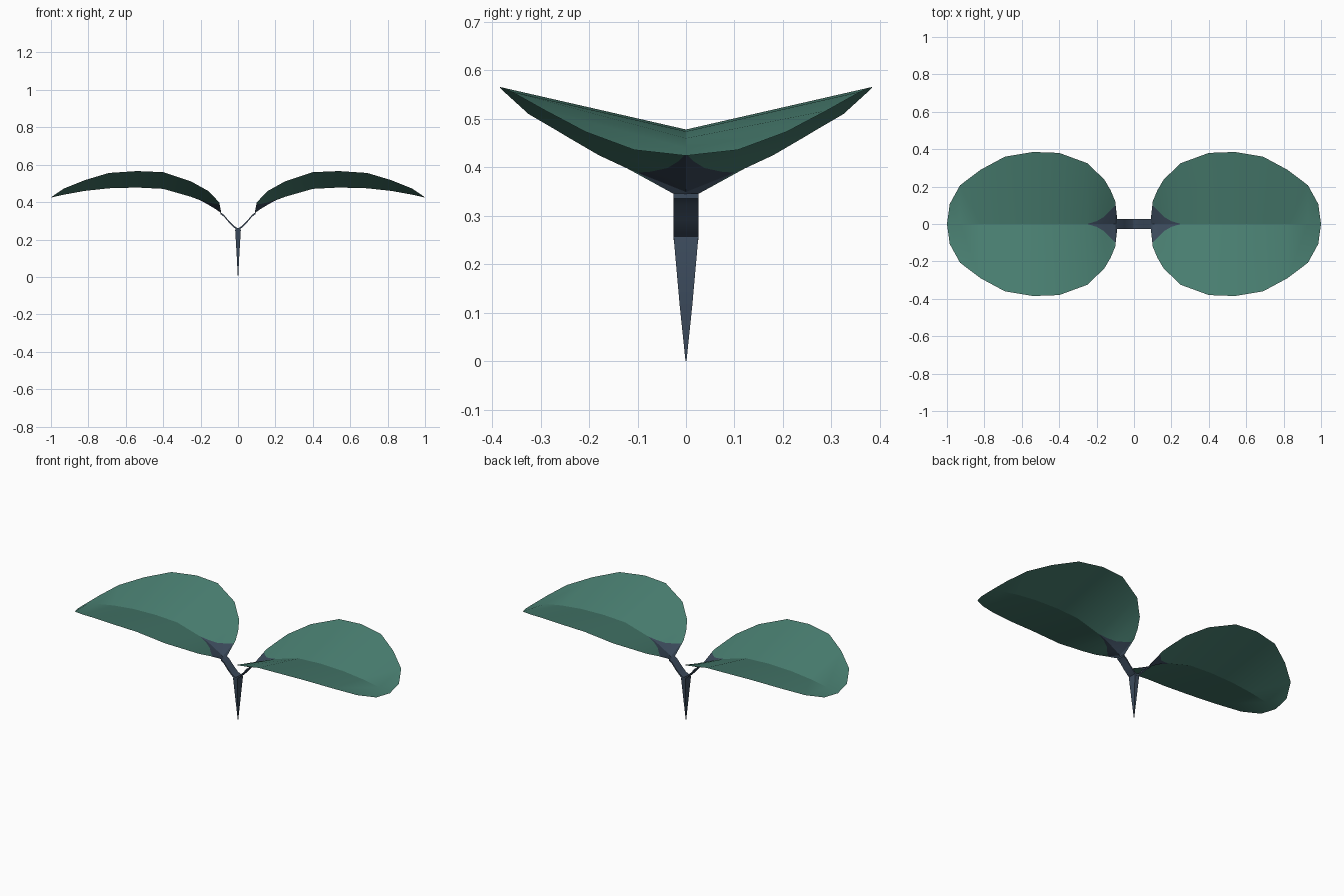
import bpy, bmesh, math
from mathutils import Vector

cube = bpy.data.objects.get("Cube")
if cube:
    bpy.data.objects.remove(cube, do_unlink=True)


def material(name, rgb):
    m = bpy.data.materials.new(name)
    m.use_nodes = True
    m.diffuse_color = (*rgb, 1)
    bsdf = m.node_tree.nodes["Principled BSDF"]
    bsdf.inputs["Base Color"].default_value = (*rgb, 1)
    bsdf.inputs["Roughness"].default_value = 0.9
    return m


LEAF = material("leaf green", (0.068, 0.215, 0.168))
STEM = material("stem slate blue", (0.045, 0.07, 0.108))


def finish(bm, name, mats, angle):
    mesh = bpy.data.meshes.new(name)
    bm.to_mesh(mesh)
    bm.free()
    for m in mats:
        mesh.materials.append(m)
    ob = bpy.data.objects.new(name, mesh)
    bpy.context.collection.objects.link(ob)
    bpy.ops.object.select_all(action="DESELECT")
    ob.select_set(True)
    bpy.context.view_layer.objects.active = ob
    bpy.ops.object.shade_smooth_by_angle(angle=math.radians(angle))


def loft(rings, name):
    """Closed tube through rings of four corners."""
    bm = bmesh.new()
    rows = [[bm.verts.new(p) for p in ring] for ring in rings]
    for a, b in zip(rows, rows[1:]):
        for i in range(4):
            j = (i + 1) % 4
            bm.faces.new((a[i], a[j], b[j], b[i]))
    bm.faces.new(rows[0])
    bm.faces.new(rows[-1])
    bmesh.ops.recalc_face_normals(bm, faces=bm.faces)
    finish(bm, name, [STEM], 40)


# Leaf stations: x, midrib height, half width, rim height, stem patch half width
STATIONS = [
    (0.09, 0.342, 0.027, 0.346, 0.027),
    (0.10, 0.349, 0.120, 0.397, 0.100),
    (0.125, 0.366, 0.180, 0.425, 0.075),
    (0.16, 0.387, 0.240, 0.460, 0.038),
    (0.20, 0.409, 0.277, 0.482, 0.015),
    (0.25, 0.428, 0.325, 0.510, 0),
    (0.40, 0.471, 0.380, 0.560, 0),
    (0.54, 0.478, 0.385, 0.566, 0),
    (0.69, 0.474, 0.360, 0.556, 0),
    (0.82, 0.460, 0.290, 0.517, 0),
    (0.93, 0.440, 0.207, 0.473, 0),
    (0.985, 0.428, 0.107, 0.436, 0),
    (1.00, 0.424, 0, 0.424, 0),
]


def leaf(side, name):
    """Thin folded leaf, with the stem colour running up its midrib."""
    bm = bmesh.new()
    rows = []
    for x, mid, half, rim, patch in STATIONS:
        inner = mid + (rim - mid) * (patch / half if half else 0)
        section = [(-half, rim), (-patch, inner), (0, mid), (patch, inner), (half, rim)]
        rows.append([bm.verts.new((side * x, y, z)) for y, z in section])
    for a, b in zip(rows, rows[1:]):
        for i in range(4):
            f = bm.faces.new((a[i], b[i], b[i + 1], a[i + 1]))
            f.material_index = 1 if i in (1, 2) else 0
    bmesh.ops.remove_doubles(bm, verts=bm.verts, dist=0.0005)
    bm.normal_update()
    for f in bm.faces:
        if f.normal.z < 0:
            f.normal_flip()
    finish(bm, name, [LEAF, STEM], 20)


# Stem tapering to a point at the ground: height, half thickness, half width
loft([[(-t, -w, z), (t, -w, z), (t, w, z), (-t, w, z)]
      for z, t, w in ((0, 0.001, 0.001), (0.115, 0.007, 0.013),
                      (0.25, 0.015, 0.025), (0.262, 0.011, 0.026))], "stem")

# Flat stalks that carry the two leaves
STALK = [(0.0, 0.256), (0.02, 0.268), (0.05, 0.298), (0.075, 0.328), (0.094, 0.342)]
for side, label in ((1, "left"), (-1, "right")):
    loft([[(side * x, y, z + d) for y, d in
           ((-0.026, -0.006), (0.026, -0.006), (0.026, 0.004), (-0.026, 0.004))]
          for x, z in STALK], label + "_stalk")
    leaf(side, label + "_leaf")
